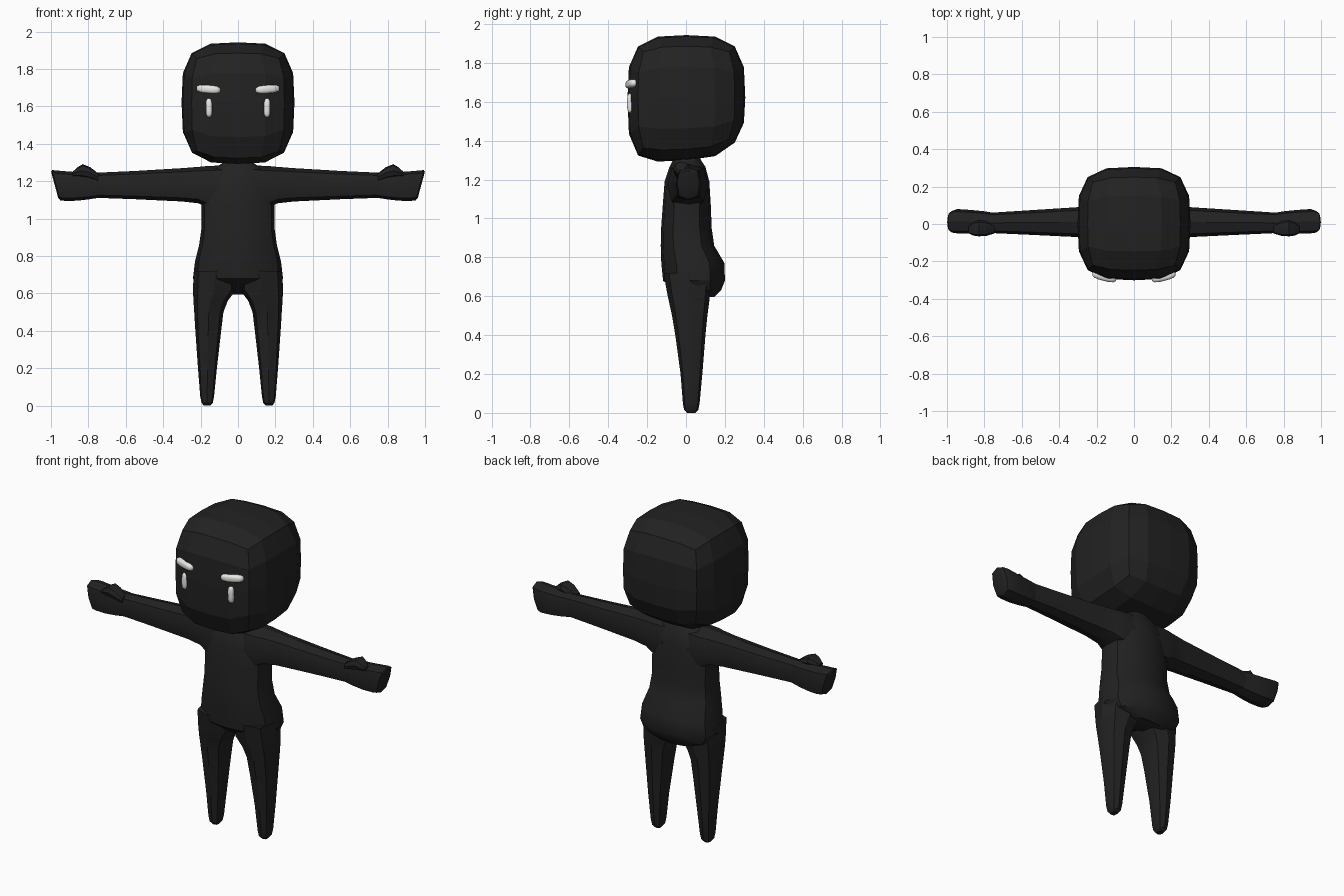
import bpy, bmesh, math
from mathutils import Vector, Matrix

if "Cube" in bpy.data.objects:
    bpy.data.objects.remove(bpy.data.objects["Cube"])


def material(name, rgb):
    m = bpy.data.materials.new(name)
    m.diffuse_color = (*rgb, 1)
    m.use_nodes = True
    m.node_tree.nodes["Principled BSDF"].inputs["Base Color"].default_value = m.diffuse_color
    return m


BLACK = material("charcoal black", (0.016, 0.016, 0.016))
WHITE = material("off white", (0.80, 0.80, 0.77))


def finish(bm, name, mat, angle=None):
    bmesh.ops.recalc_face_normals(bm, faces=bm.faces[:])
    me = bpy.data.meshes.new(name)
    bm.to_mesh(me)
    bm.free()
    me.materials.append(mat)
    if angle is not None:
        me.shade_smooth()
        me.set_sharp_from_angle(angle=math.radians(angle))
    ob = bpy.data.objects.new(name, me)
    bpy.context.collection.objects.link(ob)
    return ob


def section(n, p):
    """Unit rounded-square cross-section."""
    pts = []
    for i in range(n):
        a = 2 * math.pi * i / n
        c, s = math.cos(a), math.sin(a)
        k = (abs(c) ** p + abs(s) ** p) ** (-1 / p)
        pts.append((c * k, s * k))
    return pts


def loft(name, rings, axis, side=1, n=8, p=2.8, angle=30):
    """rings: (position, a_min, a_max, y_min, y_max, tilt) along z or x; a is the other axis."""
    bm = bmesh.new()
    loops = []
    for pos, a0, a1, y0, y1, *tilt in rings:
        t = tilt[0] if tilt else 0
        loop = []
        for u, v in section(n, p):
            da = u * (a1 - a0) / 2
            a, y, q = (a0 + a1) / 2 + da, (y0 + y1) / 2 + v * (y1 - y0) / 2, pos + t * da
            loop.append(bm.verts.new((side * a, y, q) if axis == 'z' else (side * q, y, a)))
        loops.append(loop)
    for A, B in zip(loops, loops[1:]):
        for i in range(n):
            j = (i + 1) % n
            bm.faces.new((A[i], A[j], B[j], B[i]))
    bm.faces.new(loops[0])
    bm.faces.new(loops[-1])
    return finish(bm, name, BLACK, angle)


# Head: gridded cube rounded off, chin pulled down and nape lifted
bm = bmesh.new()
bmesh.ops.create_cube(bm, size=2)
bmesh.ops.subdivide_edges(bm, edges=bm.edges[:], cuts=3, use_grid_fill=True)
for v in bm.verts:
    k = sum(abs(c) ** 3.5 for c in v.co) ** (-1 / 3.5)
    x, y, z = v.co * k
    lift = 0.06 * max(-z, 0) * y * abs(y)
    v.co = (0.302 * x, 0.303 * y + 0.002, 1.621 + 0.322 * z + lift)
finish(bm, "head", BLACK)

# Torso with neck, waist and protruding seat
loft("torso", [
    (1.34, -.06, .06, -.05, .06), (1.295, -.085, .085, -.07, .08),
    (1.265, -.14, .14, -.085, .10), (1.19, -.19, .19, -.11, .12),
    (1.06, -.195, .195, -.12, .128), (.95, -.195, .195, -.128, .132),
    (.86, -.208, .208, -.13, .145), (.77, -.23, .23, -.127, .198),
    (.68, -.241, .241, -.118, .20), (.63, -.215, .215, -.06, .18),
    (.595, -.12, .12, .03, .145)], 'z', n=12, p=2.5)

for side, label in ((1, "left"), (-1, "right")):
    # Leg
    loft(label + "_leg", [
        (.72, .01, .236, -.115, .14), (.62, .01, .241, -.098, .125),
        (.56, .055, .238, -.085, .118), (.50, .078, .234, -.072, .11),
        (.40, .09, .228, -.055, .10), (.20, .113, .214, -.028, .084),
        (.05, .128, .202, -.016, .07), (.015, .135, .195, -.01, .063),
        (0, .148, .182, .005, .048)], 'z', side)
    # Arm
    loft(label + "_arm", [
        (.08, 1.06, 1.285, -.10, .115), (.17, 1.06, 1.281, -.095, .113),
        (.21, 1.082, 1.277, -.082, .102), (.30, 1.092, 1.27, -.07, .09),
        (.55, 1.104, 1.255, -.058, .074), (.77, 1.112, 1.245, -.048, .06)], 'x', side)
    # Fist with a slanted end
    loft(label + "_hand", [
        (.74, 1.112, 1.245, -.046, .058), (.80, 1.103, 1.246, -.05, .068),
        (.87, 1.096, 1.25, -.052, .075, .1), (.945, 1.095, 1.257, -.05, .08, .25),
        (.972, 1.098, 1.26, -.046, .07, .27), (.98, 1.11, 1.25, -.03, .05, .27)],
        'x', side, p=3.2)
    # Thumb
    loft(label + "_thumb", [
        (.745, 1.20, 1.24, -.05, -.005), (.79, 1.215, 1.275, -.064, .015),
        (.83, 1.222, 1.291, -.066, .02), (.858, 1.225, 1.275, -.062, .01),
        (.885, 1.228, 1.25, -.05, -.01)], 'x', side)


def bead(name, center, half, turn=0.0, tilt=0.0):
    """Rounded bar lying on the face."""
    bm = bmesh.new()
    bmesh.ops.create_uvsphere(bm, u_segments=16, v_segments=10, radius=1)
    m = Matrix.Rotation(turn, 4, 'Z') @ Matrix.Rotation(tilt, 4, 'Y')
    for v in bm.verts:
        k = sum(abs(c) ** 3.2 for c in v.co) ** (-1 / 3.2)
        v.co = m @ Vector(c * k * h for c, h in zip(v.co, half)) + Vector(center)
    finish(bm, name, WHITE, 60)


# Eyes and eyebrows
for side, label in ((1, "left"), (-1, "right")):
    bead(label + "_eye", (side * .155, -.286, 1.593), (.017, .017, .05))
    bead(label + "_eyebrow", (side * .158, -.28, 1.692), (.066, .024, .022),
         turn=side * .25, tilt=-side * .08)
